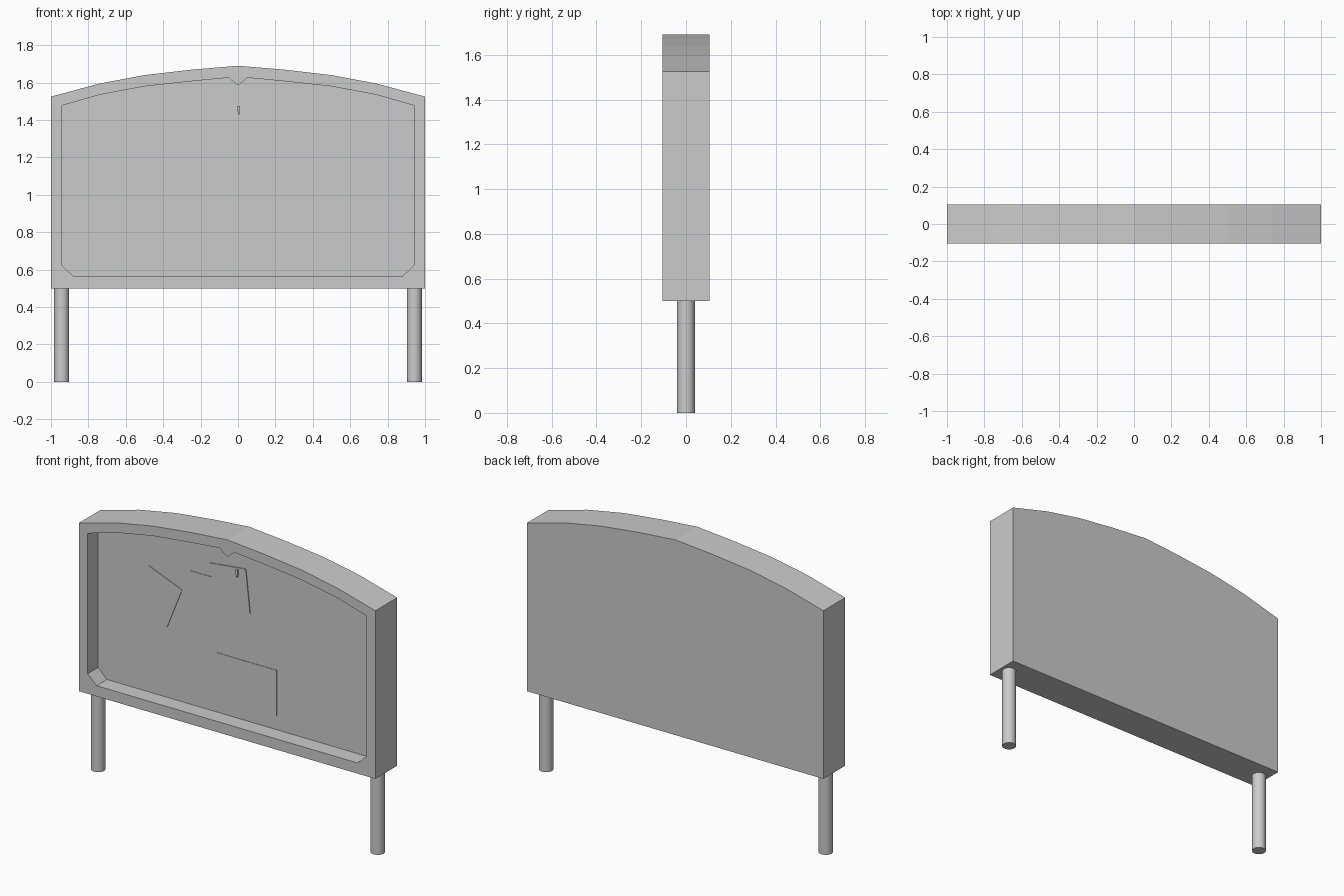
import bpy, bmesh
from mathutils import Vector

if "Cube" in bpy.data.objects:
    bpy.data.objects.remove(bpy.data.objects["Cube"])

PANEL_Y = -0.005


def prism(name, pts, y0, y1):
    """Extrude an x-z outline from y0 to y1."""
    bm = bmesh.new()
    face = bm.faces.new([bm.verts.new((x, y0, z)) for x, z in pts])
    ext = bmesh.ops.extrude_face_region(bm, geom=[face])
    moved = [v for v in ext["geom"] if isinstance(v, bmesh.types.BMVert)]
    bmesh.ops.translate(bm, verts=moved, vec=(0, y1 - y0, 0))
    bmesh.ops.recalc_face_normals(bm, faces=bm.faces)
    mesh = bpy.data.meshes.new(name)
    bm.to_mesh(mesh)
    bm.free()
    ob = bpy.data.objects.new(name, mesh)
    bpy.context.collection.objects.link(ob)
    return ob


def mirrored(half):
    """Complete a right-hand outline whose last point lies on x = 0."""
    return half + [(-x, z) for x, z in reversed(half[:-1])]


def paper(name, corner, along, height, width, lift=0.003, clip=0.0):
    """Thin sheet from its lower left corner, optional clipped corner."""
    u = Vector(along).normalized()
    v = Vector((-u.y, u.x))
    c = Vector(corner)
    pts = [c + u * width, c + u * width + v * height, c + v * height]
    pts += [c + v * clip, c + u * clip] if clip else [c]
    return prism(name, [tuple(p) for p in pts], PANEL_Y - lift, PANEL_Y + 0.002)


# Arched board with a recessed front
board = prism("board", mirrored([(1, 0.5), (1, 1.525), (0.74, 1.595), (0.5, 1.64),
                                 (0.25, 1.669), (0, 1.69)]), -0.105, 0.105)
recess = prism("recess_cutter", mirrored([(0.88, 0.565), (0.94, 0.622), (0.94, 1.478),
                                          (0.74, 1.535), (0.5, 1.58), (0.25, 1.607),
                                          (0.05, 1.626), (0, 1.585)]), -0.2, PANEL_Y)
recess.hide_render = True
cut = board.modifiers.new("recess", 'BOOLEAN')
cut.operation = 'DIFFERENCE'
cut.solver = 'EXACT'
cut.object = recess
bpy.context.view_layer.objects.active = board
bpy.ops.object.modifier_apply(modifier=cut.name)
bpy.data.objects.remove(recess)

# Round legs
for side, x in (("left", -0.943), ("right", 0.943)):
    bpy.ops.mesh.primitive_cylinder_add(vertices=32, radius=0.04, depth=0.51,
                                        location=(x, 0, 0.255))
    bpy.context.object.name = side + "_leg"
    bpy.ops.object.shade_smooth_by_angle()

# Notices lying on the panel
paper("left_notice", (-0.70, 1.083), (0.227, -0.09), 0.273, 0.244)
paper("middle_notice", (-0.317, 1.08), (1, 0), 0.30, 0.24, clip=0.025)
paper("upper_notice", (-0.155, 1.199), (0.243, 0.027), 0.266, 0.244, lift=0.005)
paper("lower_notice", (-0.135, 0.648), (1, 0), 0.28, 0.40)

# Pin holding the upper notice
prism("pin", [(0.0, 1.43), (0.008, 1.43), (0.012, 1.475), (-0.004, 1.475)],
      PANEL_Y - 0.015, PANEL_Y)
